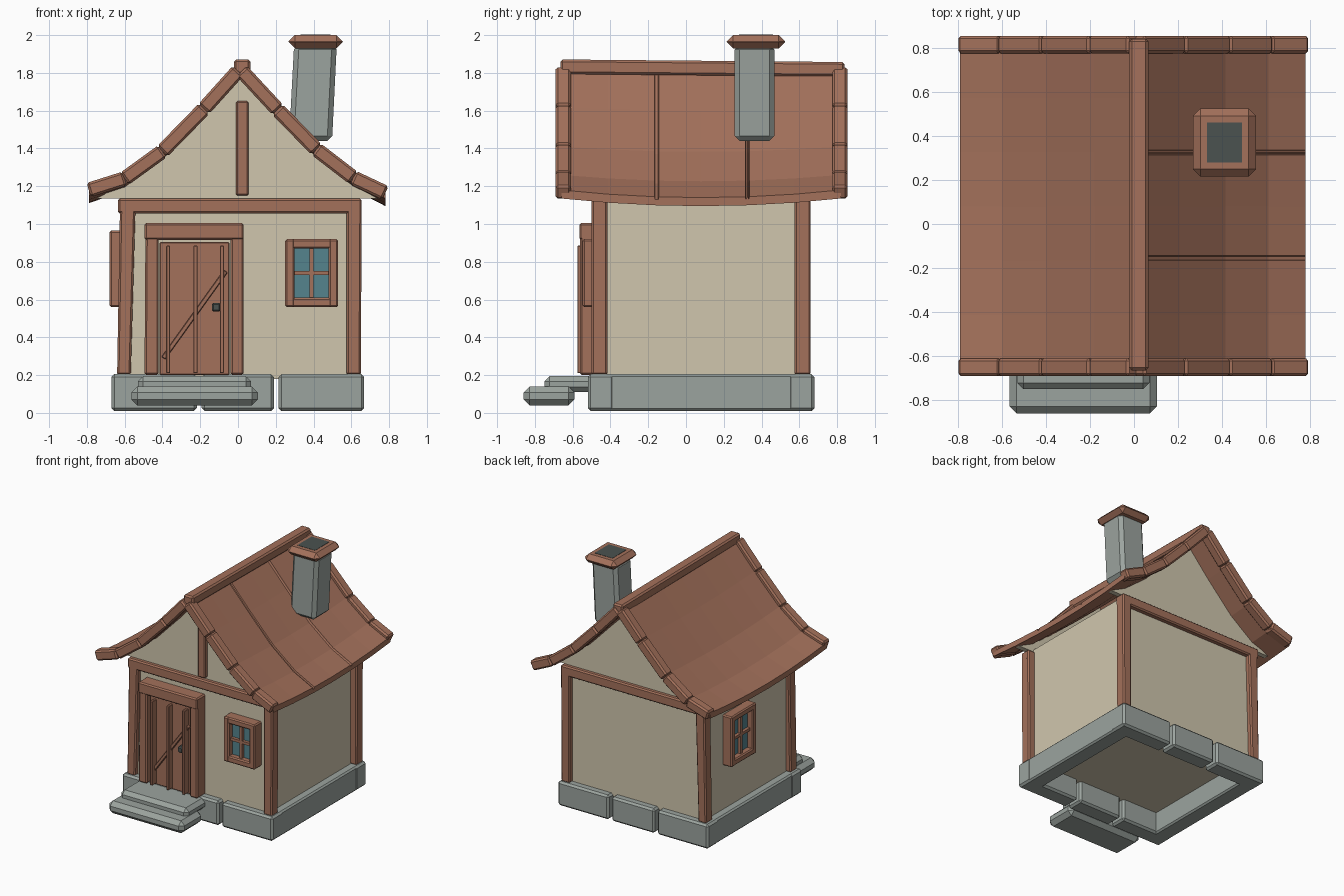
import bpy, bmesh, math
from mathutils import Vector, Matrix

if "Cube" in bpy.data.objects:
    bpy.data.objects.remove(bpy.data.objects["Cube"])


def material(name, rgb):
    m = bpy.data.materials.new(name)
    m.diffuse_color = (*rgb, 1)
    m.use_nodes = True
    m.node_tree.nodes["Principled BSDF"].inputs["Base Color"].default_value = m.diffuse_color
    return m


WOOD = material("brown wood", (0.37, 0.165, 0.105))
PLASTER = material("cream plaster", (0.63, 0.565, 0.42))
STONE = material("grey stone", (0.33, 0.37, 0.345))
GLASS = material("teal glass", (0.09, 0.23, 0.27))
DARK = material("dark iron", (0.07, 0.085, 0.08))


def finish(bm, name, mat, bevel=0.0, matrix=None):
    bmesh.ops.recalc_face_normals(bm, faces=bm.faces)
    if bevel:
        bmesh.ops.bevel(bm, geom=bm.edges[:], offset=bevel, segments=1,
                        affect='EDGES', clamp_overlap=True)
    if matrix:
        bm.transform(matrix)
    me = bpy.data.meshes.new(name)
    bm.to_mesh(me)
    bm.free()
    me.materials.append(mat)
    ob = bpy.data.objects.new(name, me)
    bpy.context.collection.objects.link(ob)
    return ob


def box(name, x, y, z, mat, bevel=0.0, lean=(0, 0), matrix=None):
    """Box from ranges; lean shifts the low and high x edges of the top."""
    bm = bmesh.new()
    bmesh.ops.create_cube(bm, size=1)
    for v in bm.verts:
        i, j, k = (int(c > 0) for c in v.co)
        v.co = (x[i] + lean[i] * k, y[j], z[k])
    return finish(bm, name, mat, bevel, matrix)


def bar(name, p, q, y, thick, mat, bevel):
    """Bar between two (x, z) points, spanning the y range."""
    dx, dz = q[0] - p[0], q[1] - p[1]
    length = math.hypot(dx, dz)
    m = Matrix.Translation((p[0], 0, p[1])) @ Matrix.Rotation(-math.atan2(dz, dx), 4, 'Y')
    return box(name, (0, length), y, (-thick / 2, thick / 2), mat, bevel, matrix=m)


# stone footing: a hollow ring, three blocks at front and back
for side, y in (("front", (-0.52, -0.38)), ("back", (0.54, 0.68))):
    for x in ((-0.67, -0.218), (-0.192, 0.19), (0.215, 0.668)):
        box(side + "_footing_block", x, y, (0.01, 0.205), STONE, 0.015)
for side, x in (("left", (-0.665, -0.53)), ("right", (0.53, 0.665))):
    box(side + "_footing", x, (-0.495, 0.675), (0.01, 0.205), STONE, 0.012)

# front steps
box("lower_step", (-0.565, 0.105), (-0.86, -0.59), (0.04, 0.14), STONE, 0.032)
box("upper_step", (-0.53, 0.07), (-0.75, -0.48), (0.11, 0.195), STONE, 0.028)

# plaster walls
box("walls", (-0.6, 0.6), (-0.46, 0.62), (0.18, 1.15), PLASTER)

# corner posts and cross beams
for side, y in (("front", (-0.5, -0.415)), ("back", (0.575, 0.66))):
    box(side + "_left_post", (-0.64, -0.568), y, (0.2, 1.08), WOOD, 0.01, (0.015, 0.025))
    box(side + "_right_post", (0.575, 0.65), y, (0.2, 1.08), WOOD, 0.01, (0, 0.005))
    box(side + "_beam", (-0.635, 0.655), y, (1.055, 1.135), WOOD, 0.01)

# gable ends
outline = [(-0.75, 1.135), (0.74, 1.135), (0.6, 1.21), (0.41, 1.365), (0.2, 1.575),
           (0, 1.78), (-0.18, 1.585), (-0.4, 1.36), (-0.6, 1.215)]
for side, y in (("front", -0.465), ("back", 0.585)):
    bm = bmesh.new()
    face = bm.faces.new([bm.verts.new((x, y, z)) for x, z in outline])
    ext = bmesh.ops.extrude_face_region(bm, geom=[face])
    for v in ext["geom"]:
        if isinstance(v, bmesh.types.BMVert):
            v.co.y += 0.04
    finish(bm, side + "_gable", PLASTER)
box("gable_post", (-0.01, 0.055), (-0.5, -0.44), (1.15, 1.65), WOOD, 0.008)

# curved roof slopes, sagging along their length
LEFT = [(0, 1.81), (-0.18, 1.61), (-0.4, 1.385), (-0.6, 1.24), (-0.79, 1.18)]
RIGHT = [(0.02, 1.81), (0.21, 1.605), (0.415, 1.395), (0.61, 1.245), (0.78, 1.165)]


def roof(name, path, seams):
    ys = [-0.66 + 1.48 * i / 6 for i in range(7)]
    ys = sorted([(y, 0) for y in ys] + [(s + d, g) for s in seams
                for d, g in ((-0.011, 0), (-0.008, 0.015), (0.008, 0.015), (0.011, 0))])
    bm = bmesh.new()
    rings = []
    for y, groove in ys:
        sag = 1 - ((y - 0.08) / 0.74) ** 2
        top = [bm.verts.new((x, y, z + 0.015 - groove - sag * (0.015 + 0.025 * i / 4)))
               for i, (x, z) in enumerate(path)]
        low = [bm.verts.new((x, y, z - 0.03 - sag * (0.015 + 0.025 * i / 4)))
               for i, (x, z) in enumerate(path)]
        rings.append(top + low[::-1])
    n = len(rings[0])
    for a, b in zip(rings, rings[1:]):
        for i in range(n):
            j = (i + 1) % n
            bm.faces.new((a[i], a[j], b[j], b[i]))
    for r in (rings[0], rings[-1]):
        bm.faces.new(r)
    finish(bm, name, WOOD)


roof("left_roof", LEFT, [])
roof("right_roof", RIGHT, [-0.155, 0.325])

# segmented barge boards on both roof ends
for end, y in (("front", (-0.69, -0.61)), ("back", (0.775, 0.855))):
    for side, path in (("left", LEFT), ("right", RIGHT)):
        for p, q in zip(path, path[1:]):
            bar(f"{end}_{side}_barge_board", p, q, y, 0.078, WOOD, 0.012)

# ridge beam, slightly lower at the back
tilt = Matrix.Translation((0, 0, 1.828)) @ Matrix.Rotation(-0.009, 4, 'X')
box("ridge_beam", (-0.022, 0.065), (-0.665, 0.84), (-0.04, 0.037), WOOD, 0.012, matrix=tilt)

# leaning chimney with cap and flue
box("chimney", (0.27, 0.498), (0.258, 0.468), (1.44, 1.95), STONE, 0.026, (0.027, 0.025))
box("chimney_cap", (0.267, 0.555), (0.215, 0.525), (1.93, 2.0), WOOD, 0.034)
box("flue_opening", (0.332, 0.49), (0.28, 0.46), (1.995, 2.002), DARK)

# door: frame, slab, battens, brace and handle
box("door_left_jamb", (-0.495, -0.42), (-0.56, -0.44), (0.2, 0.95), WOOD, 0.01, (0.005, 0))
box("door_right_jamb", (-0.04, 0.03), (-0.56, -0.44), (0.2, 0.95), WOOD, 0.01)
box("door_lintel", (-0.495, 0.03), (-0.565, -0.44), (0.915, 1.005), WOOD, 0.01)
box("door_slab", (-0.415, -0.045), (-0.525, -0.45), (0.2, 0.905), WOOD, 0.006)
for x in (-0.37, -0.225, -0.085):
    box("door_batten", (x - 0.011, x + 0.011), (-0.575, -0.51), (0.21, 0.885), WOOD, 0.004)
bar("door_brace", (-0.395, 0.29), (-0.065, 0.75), (-0.545, -0.51), 0.025, WOOD, 0.004)
box("door_handle", (-0.138, -0.092), (-0.575, -0.51), (0.537, 0.583), DARK, 0.008)


# windows: built facing -y around the origin, then placed
def window(name, w, h, place):
    a, b, t = w / 2, h / 2, 0.05
    for s in (-1, 1):
        box(name + "_stile", sorted((s * a, s * (a - t))), (-0.08, 0.02), (-b, b),
            WOOD, 0.009, matrix=place)
        box(name + "_rail", (-a + 0.01, a - 0.01), (-0.078, 0.02), sorted((s * b, s * (b - t))),
            WOOD, 0.009, matrix=place)
    box(name + "_glass", (-a + t, a - t), (-0.03, 0), (-b + t, b - t), GLASS, matrix=place)
    box(name + "_mullion", (-0.011, 0.011), (-0.055, 0), (-b + t, b - t), WOOD, matrix=place)
    box(name + "_crossbar", (-a + t, a - t), (-0.055, 0), (-0.011, 0.011), WOOD, matrix=place)


window("front_window", 0.28, 0.36, Matrix.Translation((0.39, -0.467, 0.74)))
window("left_window", 0.32, 0.405, Matrix.Translation((-0.6, 0.23, 0.762))
       @ Matrix.Rotation(-math.pi / 2, 4, 'Z'))
